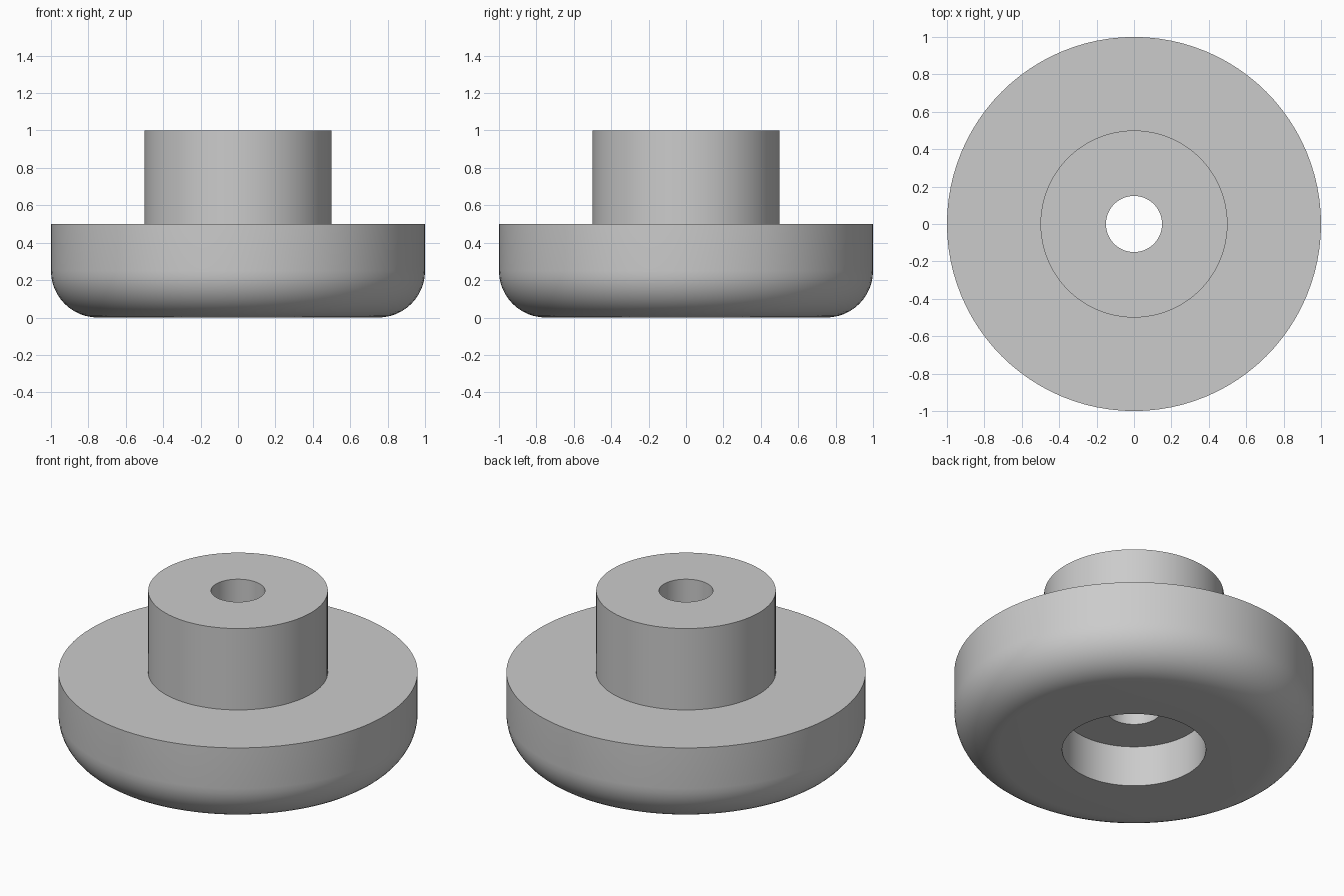
import bpy
import bmesh
from math import cos, sin, pi, radians

cube = bpy.data.objects.get("Cube")
if cube:
    bpy.data.objects.remove(cube, do_unlink=True)

# Plain grey material
grey = bpy.data.materials.new("plain_grey")
grey.use_nodes = True
colour = (0.6, 0.6, 0.6, 1)
grey.diffuse_color = colour
grey.node_tree.nodes["Principled BSDF"].inputs["Base Color"].default_value = colour


def lathe(name, profile, segments=96):
    """Turn a closed (radius, height) profile around the z axis."""
    bm = bmesh.new()
    verts = [bm.verts.new((r, 0, z)) for r, z in profile]
    edges = [bm.edges.new((a, b)) for a, b in zip(verts, verts[1:] + verts[:1])]
    bmesh.ops.spin(bm, geom=verts + edges, cent=(0, 0, 0), axis=(0, 0, 1),
                   angle=2 * pi, steps=segments, use_merge=True)
    bmesh.ops.remove_doubles(bm, verts=bm.verts, dist=1e-4)
    bmesh.ops.recalc_face_normals(bm, faces=bm.faces)
    mesh = bpy.data.meshes.new(name)
    bm.to_mesh(mesh)
    bm.free()
    mesh.materials.append(grey)
    obj = bpy.data.objects.new(name, mesh)
    bpy.context.collection.objects.link(obj)
    bpy.ops.object.select_all(action='DESELECT')
    obj.select_set(True)
    bpy.context.view_layer.objects.active = obj
    bpy.ops.object.shade_smooth_by_angle(angle=radians(30))
    return obj


# Rounded lower rim of the disc
fillet, steps = 0.25, 12
rim = [(0.75 + fillet * sin(a), fillet - fillet * cos(a))
       for a in (i * pi / 2 / steps for i in range(steps + 1))]

# Disc with hub, through hole and wide recess underneath
hole, recess, hub, depth = 0.15, 0.4, 0.5, 0.25
lathe("bumper_foot", [(recess, 0)] + rim + [
    (1, 0.5), (hub, 0.5), (hub, 1), (hole, 1), (hole, depth), (recess, depth)])
